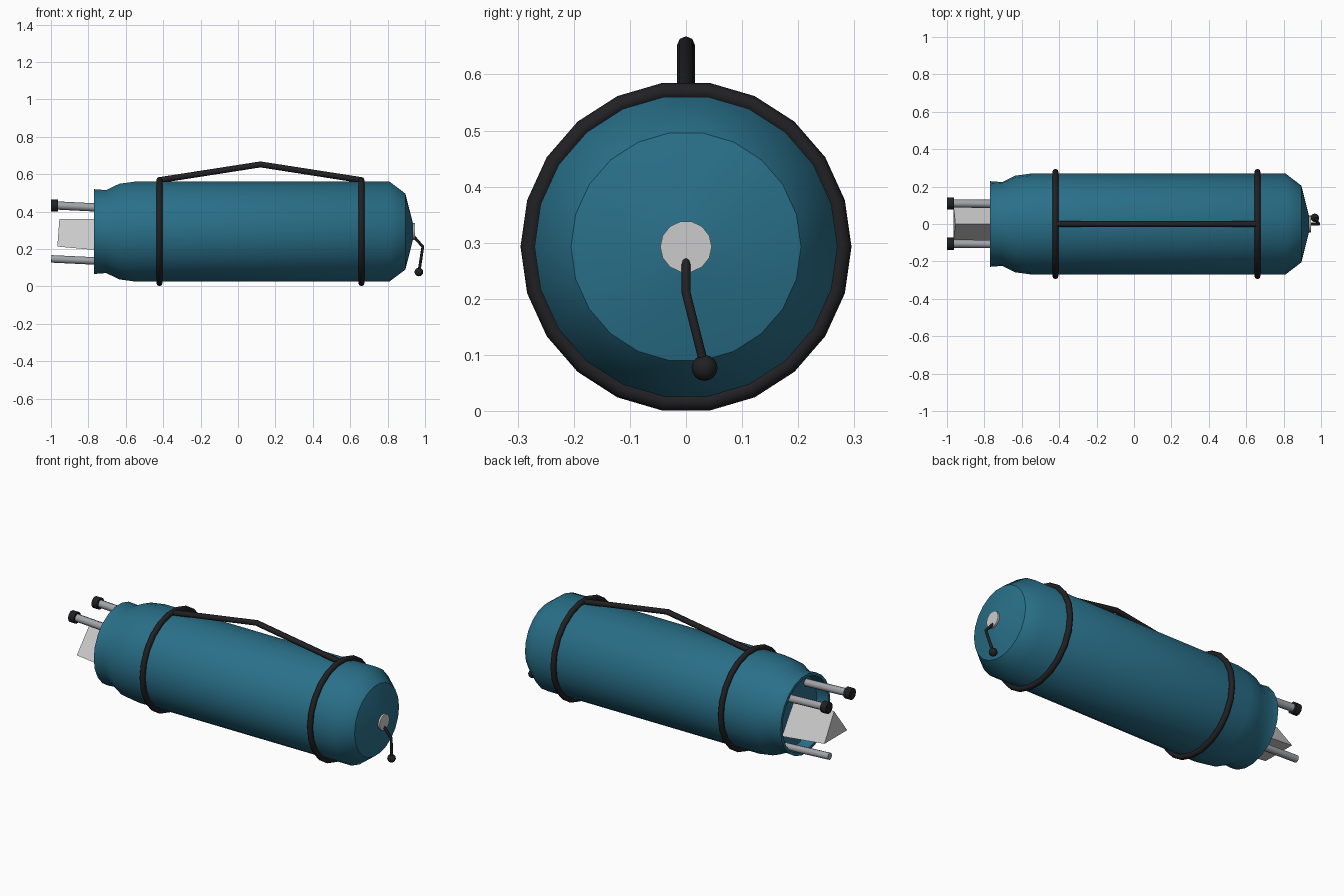
import bpy, math
from math import cos, sin, pi

if "Cube" in bpy.data.objects:
    bpy.data.objects.remove(bpy.data.objects["Cube"])

CZ = 0.293  # height of the bag axis


def material(name, rgb):
    m = bpy.data.materials.new(name)
    m.diffuse_color = (*rgb, 1)
    m.use_nodes = True
    m.node_tree.nodes["Principled BSDF"].inputs["Base Color"].default_value = m.diffuse_color
    return m


teal = material("teal_fabric", (0.022, 0.16, 0.25))
black = material("black_webbing", (0.015, 0.015, 0.018))
metal = material("pole_metal", (0.36, 0.37, 0.40))


def mesh(name, verts, faces, mat=None, smooth=None):
    me = bpy.data.meshes.new(name)
    me.from_pydata(verts, [], faces)
    ob = bpy.data.objects.new(name, me)
    bpy.context.collection.objects.link(ob)
    if mat:
        me.materials.append(mat)
    bpy.ops.object.select_all(action='DESELECT')
    ob.select_set(True)
    bpy.context.view_layer.objects.active = ob
    bpy.ops.object.mode_set(mode='EDIT')
    bpy.ops.mesh.select_all(action='SELECT')
    bpy.ops.mesh.normals_make_consistent(inside=False)
    bpy.ops.object.mode_set(mode='OBJECT')
    if smooth:
        bpy.ops.object.shade_smooth_by_angle(angle=math.radians(smooth))
    return ob


def lathe(name, prof, mat=None, n=22, closed=False, smooth=38):
    """Spin (x, radius) points about the bag axis."""
    verts = [(x, r * cos(2 * pi * i / n), CZ + r * sin(2 * pi * i / n))
             for x, r in prof for i in range(n)]
    k = len(prof)
    faces = [(j * n + i, j * n + (i + 1) % n,
              (j + 1) % k * n + (i + 1) % n, (j + 1) % k * n + i)
             for j in range(k if closed else k - 1) for i in range(n)]
    if not closed:
        faces += [tuple(range(n)), tuple(range((k - 1) * n, k * n))]
    return mesh(name, verts, faces, mat, smooth)


def tube(name, pts, r, mat, res=2):
    """Round bar along a path of points."""
    cu = bpy.data.curves.new(name, 'CURVE')
    cu.dimensions = '3D'
    cu.bevel_depth = r
    cu.bevel_resolution = res
    cu.use_fill_caps = True
    sp = cu.splines.new('POLY')
    sp.points.add(len(pts) - 1)
    for p, co in zip(sp.points, pts):
        p.co = (*co, 1)
    ob = bpy.data.objects.new(name, cu)
    bpy.context.collection.objects.link(ob)
    cu.materials.append(mat)
    bpy.ops.object.select_all(action='DESELECT')
    ob.select_set(True)
    bpy.context.view_layer.objects.active = ob
    bpy.ops.object.convert(target='MESH')
    bpy.ops.object.shade_smooth_by_angle(angle=math.radians(50))
    return bpy.context.object


# Bag with a recessed mouth at the left end and a domed right end
lathe("bag_body", [(-0.70, 0.205), (-0.77, 0.212), (-0.77, 0.229), (-0.705, 0.224),
                   (-0.635, 0.258), (-0.55, 0.27), (0.81, 0.27),
                   (0.895, 0.205), (0.935, 0.046)], teal)

# Straps round the bag
for side, x in (("left", -0.42), ("right", 0.66)):
    ring = [(x + 0.016 * cos(a * pi / 4), 0.279 + 0.016 * sin(a * pi / 4)) for a in range(8)]
    lathe(f"strap_{side}", ring, black, closed=True, smooth=50)

# Carrying handle
tube("handle", [(-0.42, 0, 0.568), (0.12, 0, 0.652), (0.66, 0, 0.568)], 0.016, black)

# Grommet, pull cord and toggle at the domed end
lathe("grommet", [(0.92, 0.046), (0.945, 0.046)], n=14)
tube("pull_cord", [(0.935, 0, 0.272), (0.988, 0, 0.212), (0.968, 0.033, 0.08)], 0.008, black)
bpy.ops.mesh.primitive_uv_sphere_add(segments=12, ring_count=8, radius=0.023,
                                     location=(0.967, 0.033, 0.077))
bpy.context.object.name = "cord_toggle"
bpy.context.object.data.materials.append(black)
bpy.ops.object.shade_smooth_by_angle(angle=math.radians(40))

# Poles sticking out of the mouth, the upper two with rubber tips
for side, y in (("front", -0.105), ("back", 0.11)):
    tube(f"upper_pole_{side}", [(-0.68, y - 0.003, 0.418), (-0.98, y, 0.433)], 0.022, metal)
    tube(f"pole_tip_{side}", [(-0.963, y, 0.432), (-1.0, y, 0.432)], 0.033, black, 3)
tube("lower_pole", [(-0.68, 0.105, 0.132), (-0.998, 0.10, 0.147)], 0.02, metal)

# Folded cloth wedge between the poles
tri = [(-0.955, 0, 0.36), (-0.966, -0.105, 0.213), (-0.966, 0.105, 0.213),
       (-0.68, 0, 0.36), (-0.68, -0.115, 0.187), (-0.68, 0.115, 0.187)]
mesh("folded_cloth", tri, [(0, 1, 2), (3, 5, 4), (0, 3, 4, 1), (1, 4, 5, 2), (2, 5, 3, 0)])
